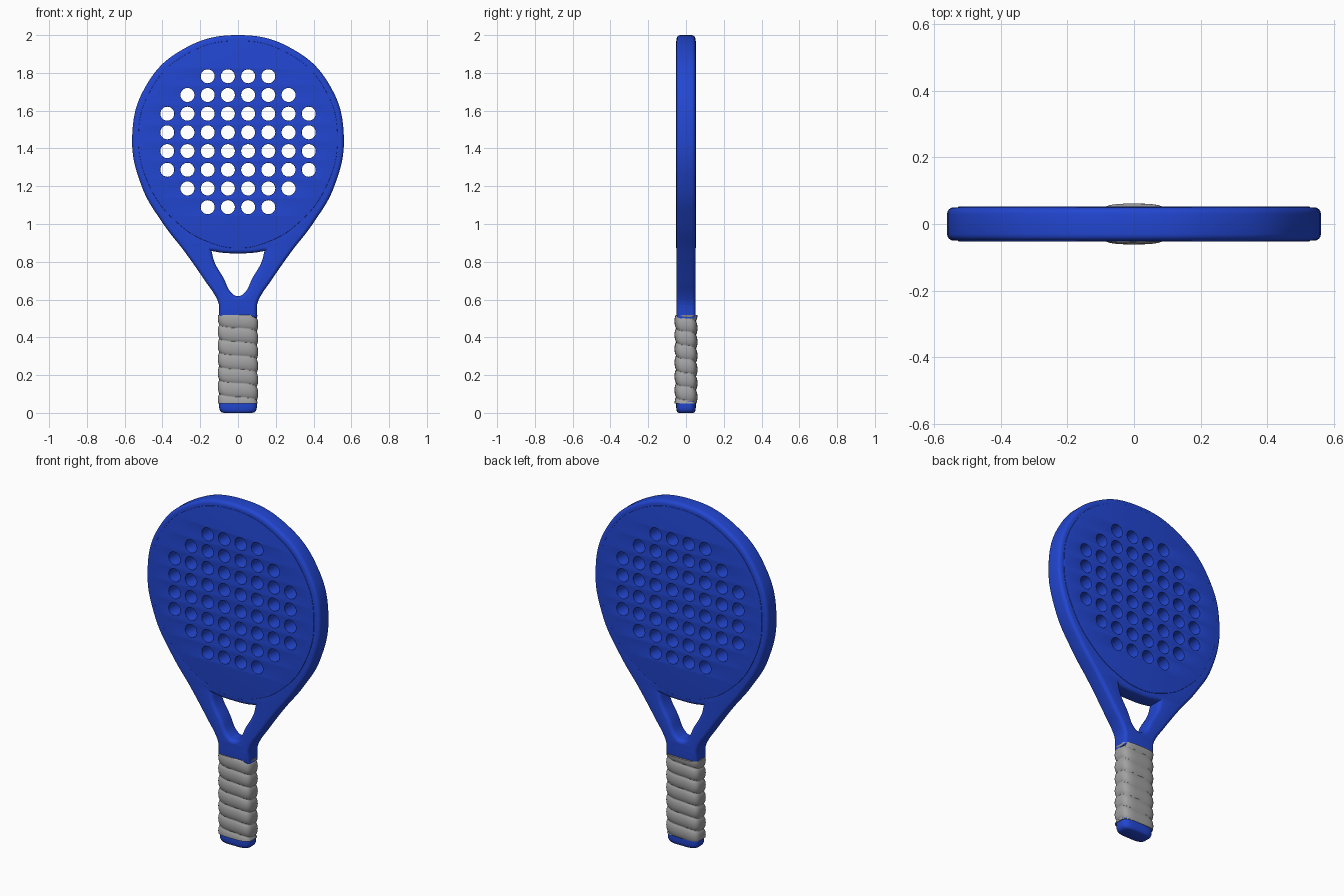
import bpy, bmesh
from math import sin, cos, pi, radians, atan2

cube = bpy.data.objects.get("Cube")
if cube:
    bpy.data.objects.remove(cube, do_unlink=True)


def material(name, rgb):
    m = bpy.data.materials.new(name)
    m.use_nodes = True
    m.diffuse_color = (*rgb, 1)
    bsdf = m.node_tree.nodes["Principled BSDF"]
    bsdf.inputs["Base Color"].default_value = (*rgb, 1)
    bsdf.inputs["Roughness"].default_value = 0.5
    return m


BLUE = material("royal blue", (0.016, 0.062, 0.64))
GREY = material("grip grey", (0.36, 0.36, 0.36))


def finish(ob, mat, angle):
    ob.data.materials.clear()
    ob.data.materials.append(mat)
    bpy.ops.object.select_all(action='DESELECT')
    ob.select_set(True)
    bpy.context.view_layer.objects.active = ob
    bpy.ops.object.shade_smooth_by_angle(angle=radians(angle))


def mirrored(half):
    # closed outline from its +x half, listed top to bottom
    return half + [(-x, z) for x, z in reversed(half) if x > 0]


def circle(cx, cz, r, n=24):
    return [(cx + r * cos(2 * pi * i / n), cz + r * sin(2 * pi * i / n)) for i in range(n)]


def slab(name, loops, half_depth, bevel, corners=()):
    # rounded plate in the xz plane; later loops become openings
    cu = bpy.data.curves.new(name, 'CURVE')
    cu.dimensions = '2D'
    cu.fill_mode = 'BOTH'
    cu.resolution_u = 10
    cu.extrude = half_depth - bevel
    cu.bevel_depth = bevel
    cu.bevel_resolution = 3
    cu.offset = -bevel
    for pts, smooth in loops:
        sp = cu.splines.new('BEZIER' if smooth else 'POLY')
        sp.use_cyclic_u = True
        if smooth:
            sp.bezier_points.add(len(pts) - 1)
            for bp, (x, z) in zip(sp.bezier_points, pts):
                bp.co = (x, z, 0)
                kind = 'VECTOR' if (abs(x), z) in corners else 'AUTO'
                bp.handle_left_type = bp.handle_right_type = kind
        else:
            sp.points.add(len(pts) - 1)
            for p, (x, z) in zip(sp.points, pts):
                p.co = (x, z, 0, 1)
    ob = bpy.data.objects.new(name, cu)
    bpy.context.collection.objects.link(ob)
    ob.rotation_euler.x = pi / 2
    bpy.ops.object.select_all(action='DESELECT')
    ob.select_set(True)
    bpy.context.view_layer.objects.active = ob
    bpy.ops.object.convert(target='MESH')
    ob = bpy.context.object
    bm = bmesh.new()
    bm.from_mesh(ob.data)
    bmesh.ops.remove_doubles(bm, verts=bm.verts, dist=0.0001)
    bmesh.ops.recalc_face_normals(bm, faces=bm.faces)
    bm.to_mesh(ob.data)
    bm.free()
    finish(ob, BLUE, 35)
    return ob


def loft(name, rings, mat, n=56, power=3.6, angle=40):
    # stacked superellipse rings; each ring is a function t -> (rx, ry, z)
    bm = bmesh.new()
    rows = []
    for ring in rings:
        row = []
        for i in range(n):
            t = 2 * pi * i / n
            rx, ry, z = ring(t)
            c, s = cos(t), sin(t)
            row.append(bm.verts.new((rx * abs(c) ** (2 / power) * (1 if c > 0 else -1),
                                     ry * abs(s) ** (2 / power) * (1 if s > 0 else -1), z)))
        rows.append(row)
    for a, b in zip(rows, rows[1:]):
        for i in range(n):
            j = (i + 1) % n
            bm.faces.new((a[i], a[j], b[j], b[i]))
    bm.faces.new(rows[0][::-1])
    bm.faces.new(rows[-1])
    me = bpy.data.meshes.new(name)
    bm.to_mesh(me)
    bm.free()
    ob = bpy.data.objects.new(name, me)
    bpy.context.collection.objects.link(ob)
    finish(ob, mat, angle)
    return ob


# Outlines of the frame, the throat opening and the hitting face
outer = mirrored([(0, 2), (0.3, 1.92), (0.488, 1.73), (0.56, 1.47), (0.51, 1.2), (0.395, 1.0),
                  (0.28, 0.85), (0.175, 0.7), (0.11, 0.6), (0.1, 0.57), (0.1, 0.5)])
gap = mirrored([(0, 0.845), (0.075, 0.847), (0.14, 0.857), (0.125, 0.8), (0.08, 0.72),
                (0.024, 0.626), (0, 0.619)])
face = mirrored([(0, 1.97), (0.28, 1.895), (0.46, 1.714), (0.527, 1.47), (0.468, 1.2),
                 (0.315, 1.0), (0.15, 0.902), (0, 0.872)])
inner = [(x * 0.9, 1.42 + (z - 1.42) * 0.9) for x, z in face]

slab("frame", [(outer, True), (inner, True), (gap, True)], 0.05, 0.02,
     corners={(0.1, 0.5), (0.1, 0.57), (0.14, 0.857)})

# Perforated hitting face, a hair proud of the frame
holes = []
for row, count in enumerate((4, 6, 8, 8, 8, 8, 6, 4)):
    for k in range(count):
        holes.append((circle((k - (count - 1) / 2) * 0.107, 1.782 - row * 0.099, 0.037), False))
slab("hitting_face", [(face, True)] + holes, 0.0525, 0.002)

# Helically wrapped grip
PITCH, LOW, HIGH, STEPS = 0.073, 0.05, 0.518, 110


def grip_ring(z):
    def ring(t):
        phase = (z / PITCH + t / (2 * pi) + 0.1) % 1
        bulge = 0.011 * abs(sin(pi * phase)) ** 0.5
        return 0.096 + bulge, 0.050 + bulge, z
    return ring


loft("grip_wrap", [grip_ring(LOW + (HIGH - LOW) * i / STEPS) for i in range(STEPS + 1)], GREY, angle=60)

# Butt cap with a rounded lower edge
cap = [(0.0, 0.75), (0.003, 0.86), (0.01, 0.94), (0.022, 0.99), (0.035, 1.0), (0.062, 1.0)]
loft("butt_cap", [lambda t, z=z, s=s: (0.1 * s, 0.052 * s, z) for z, s in cap], BLUE)
